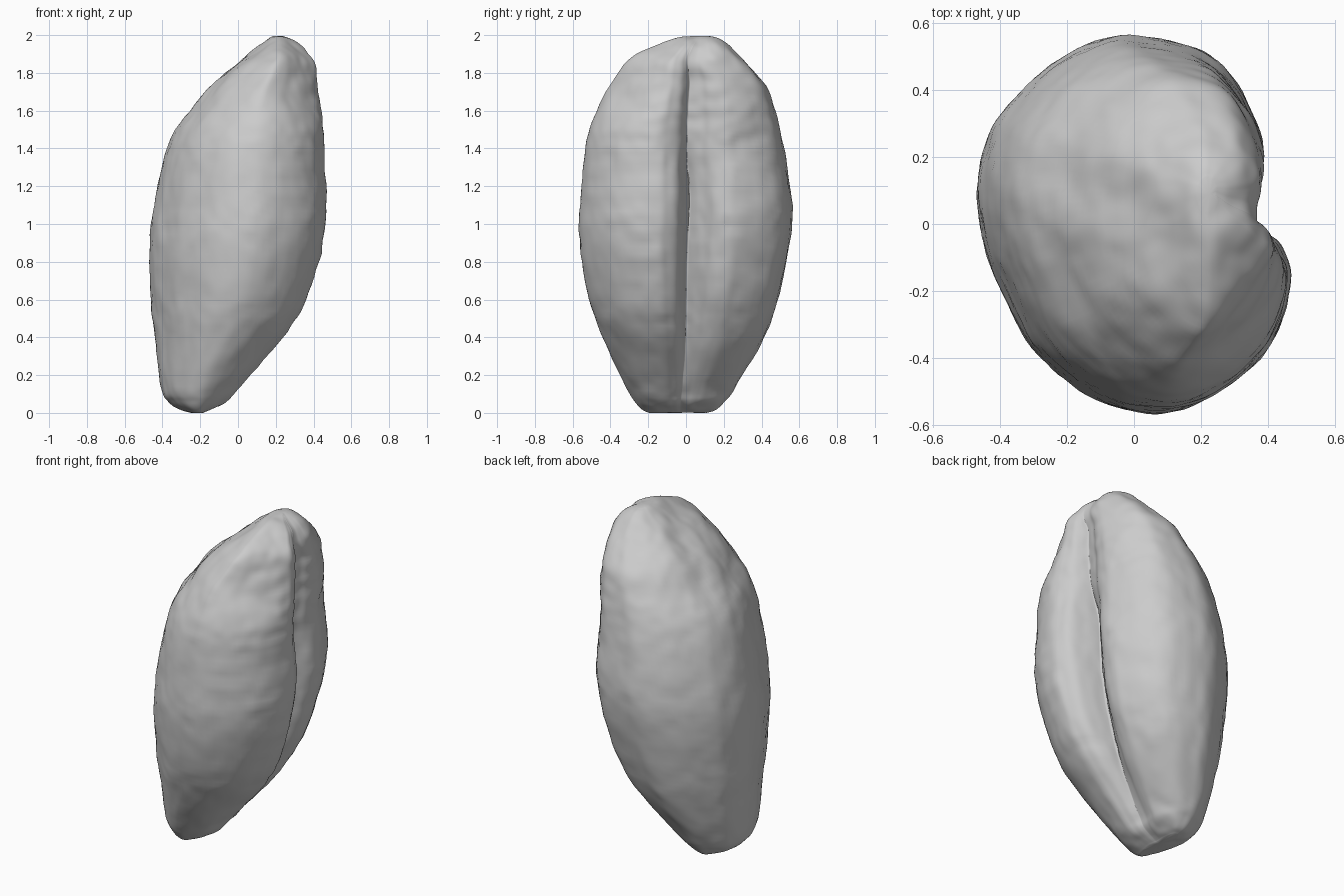
import bpy, bmesh
from math import exp
from mathutils import Vector, noise

cube = bpy.data.objects.get("Cube")
if cube:
    bpy.data.objects.remove(cube)

# Outline of the kernel by height: z, x min, x max, y min, y max
PROFILE = [
    (0, -.25, -.18, -.18, .11), (.02, -.31, -.13, -.23, .16),
    (.06, -.37, -.06, -.27, .2), (.14, -.41, .01, -.32, .26),
    (.4, -.44, .24, -.44, .41), (.6, -.46, .36, -.51, .48),
    (.88, -.47, .445, -.56, .54), (1.1, -.445, .47, -.56, .555),
    (1.35, -.39, .455, -.54, .52), (1.5, -.33, .455, -.51, .49),
    (1.62, -.24, .45, -.465, .46), (1.75, -.14, .44, -.4, .41),
    (1.86, -.01, .42, -.31, .31), (1.93, .08, .37, -.19, .24),
    (1.975, .15, .3, -.07, .18), (1.995, .19, .25, .03, .14)]

# Unit cross-section, starting and ending in the crease between the two lobes
SECTION = [
    (.52, .035), (.72, -.01), (.88, -.07), (.96, -.16), (1, -.27), (.95, -.48),
    (.8, -.71), (.54, -.89), (.2, -1), (-.15, -.96), (-.43, -.82),
    (-.67, -.62), (-.86, -.3), (-.95, -.09), (-1, .2), (-.92, .5), (-.77, .68),
    (-.54, .86), (-.2, 1), (.1, 1), (.43, .93), (.65, .75), (.79, .52),
    (.81, .38), (.77, .27), (.68, .18), (.6, .1), (.52, .035)]


def spline(points, steps):
    """Smooth open curve through points of any dimension."""
    pts = [Vector(p) for p in points]
    pts = [pts[0] * 2 - pts[1]] + pts + [pts[-1] * 2 - pts[-2]]
    out = []
    for a, b, c, d in zip(pts, pts[1:], pts[2:], pts[3:]):
        for i in range(steps):
            t = i / steps
            out.append((b * 2 + (c - a) * t + (a * 2 - b * 5 + c * 4 - d) * t * t
                        + (b * 3 - a - c * 3 + d) * t ** 3) / 2)
    return out + [pts[-2]]


def ramp(value, start, end):
    """Smooth step from 0 at start to 1 at end."""
    t = max(0, min(1, (value - start) / (end - start)))
    return t * t * (3 - 2 * t)


def relief(co, normal):
    """Height of the wrinkles and dents on the skin."""
    lobe = max(0, normal.x)
    cap = ramp(co.z, 1.4, 1.7) * max(0, normal.z)
    # Shallow valley running down the sloping cap
    across = (co.x + .05) * .5 + (co.y - .06) * .86
    valley = -.02 * cap * exp(-(across / .09) ** 2) * ramp(co.x, .2, 0)
    wrinkle = noise.noise(Vector((co.x * 3, co.y * 5, co.z * 14)))
    broad = noise.noise(co * 7 + Vector((3, 7, 1)))
    fine = noise.noise(co * 16)
    return valley + .008 * lobe * wrinkle + (.005 + .008 * cap) * broad + .004 * fine


# Kernel body: loft of scaled cross-sections
bm = bmesh.new()
section = spline(SECTION, 6)[:-1]
rings = []
for z, x0, x1, y0, y1 in spline(PROFILE, 7):
    wander = .01 * noise.noise(Vector((0, 0, z * 4)))
    # The crease fades at both tips, and the front lobe rounds off at the top
    fade = max(.7 * ramp(z, .6, 0),
               .4 * ramp(z, 1.2, 1.5) + .45 * ramp(z, 1.75, 1.95))
    rounding = .35 * ramp(z, 1.45, 1.85)
    ring = []
    for u, v in section:
        near_crease = max(0, 1 - abs(v - .035) * 3) if u > 0 else 0
        u += (.88 - u) * fade * near_crease
        if v < 0 < u:
            pull = 1 - rounding * abs(u * v)
            u, v = u * pull, v * pull
        x = (x0 + x1) / 2 + u * (x1 - x0) / 2
        y = (y0 + y1) / 2 + v * (y1 - y0) / 2 + wander * near_crease
        ring.append(bm.verts.new((x, y, z)))
    rings.append(ring)

count = len(section)
for low, high in zip(rings, rings[1:]):
    for i in range(count):
        j = (i + 1) % count
        bm.faces.new((low[i], low[j], high[j], high[i]))

# Closed tips
for ring, lift in ((rings[0], 0), (rings[-1], .004)):
    middle = sum((v.co for v in ring), Vector()) / count
    tip = bm.verts.new(middle + Vector((0, 0, lift)))
    for i in range(count):
        bm.faces.new((ring[i], ring[(i + 1) % count], tip))

bmesh.ops.recalc_face_normals(bm, faces=bm.faces)
bm.normal_update()

# Wrinkled skin
moves = [(v, v.normal * relief(v.co, v.normal)) for v in bm.verts]
for v, move in moves:
    v.co += move
    v.co.z = max(0, min(2, v.co.z))
for face in bm.faces:
    face.smooth = True

mesh = bpy.data.meshes.new("kernel")
bm.to_mesh(mesh)
bm.free()
kernel = bpy.data.objects.new("kernel", mesh)
bpy.context.collection.objects.link(kernel)

# Plain grey surface
grey = bpy.data.materials.new("plain grey")
grey.use_nodes = True
colour = (.6, .6, .6, 1)
grey.diffuse_color = colour
shader = grey.node_tree.nodes["Principled BSDF"]
shader.inputs["Base Color"].default_value = colour
shader.inputs["Roughness"].default_value = .8
mesh.materials.append(grey)
